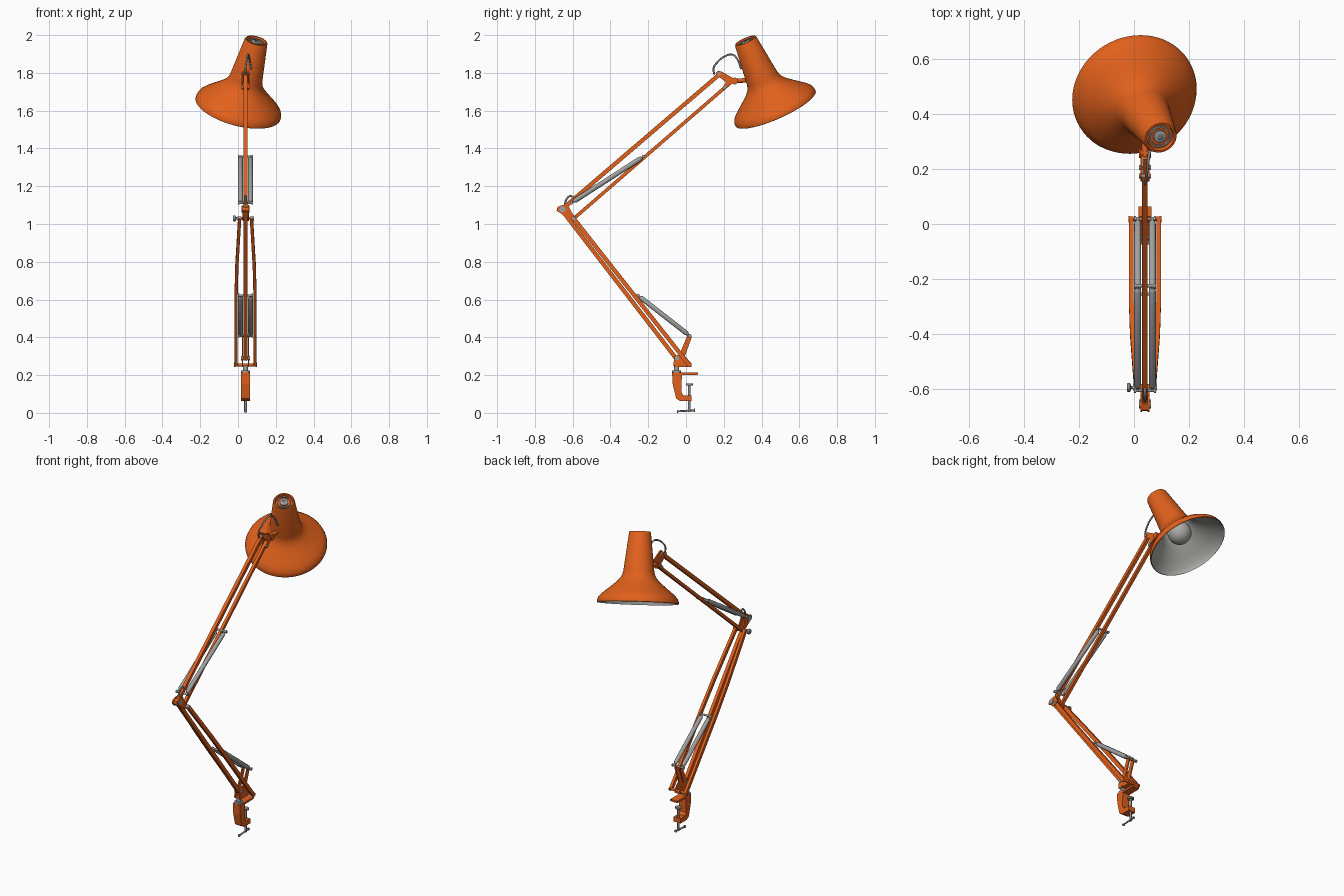
import bpy, bmesh, math
from mathutils import Vector, Matrix

if "Cube" in bpy.data.objects:
    bpy.data.objects.remove(bpy.data.objects["Cube"])

CX = 0.04  # plane of the arm


def material(name, rgb):
    m = bpy.data.materials.new(name)
    m.diffuse_color = (*rgb, 1)
    m.use_nodes = True
    m.node_tree.nodes["Principled BSDF"].inputs["Base Color"].default_value = m.diffuse_color
    return m


ORANGE = material("orange_paint", (0.76, 0.12, 0.012))
STEEL = material("steel", (0.36, 0.36, 0.355))
DARK = material("dull_steel", (0.27, 0.27, 0.27))
LINING = material("grey_lining", (0.40, 0.40, 0.39))


def finish(name, bm, mat, smooth=True):
    bmesh.ops.recalc_face_normals(bm, faces=bm.faces)
    me = bpy.data.meshes.new(name)
    bm.to_mesh(me)
    bm.free()
    me.materials.append(mat)
    ob = bpy.data.objects.new(name, me)
    bpy.context.collection.objects.link(ob)
    if smooth:
        bpy.context.view_layer.objects.active = ob
        ob.select_set(True)
        bpy.ops.object.shade_smooth_by_angle(angle=math.radians(35))
        ob.select_set(False)
    return ob


def lathe(name, profile, base, axis, mat, seg=24):
    """Spin (radius, height) points around an axis starting at base."""
    bm = bmesh.new()
    verts = [bm.verts.new((r, 0, h)) for r, h in profile]
    edges = [bm.edges.new(p) for p in zip(verts, verts[1:])]
    bmesh.ops.spin(bm, geom=verts + edges, cent=(0, 0, 0), axis=(0, 0, 1),
                   angle=math.tau, steps=seg, use_duplicate=False)
    bmesh.ops.remove_doubles(bm, verts=bm.verts, dist=1e-5)
    rot = Vector(axis).to_track_quat('Z', 'Y').to_matrix().to_4x4()
    bm.transform(Matrix.Translation(base) @ rot)
    return finish(name, bm, mat)


def rod(name, a, b, r, mat, seg=16):
    a, b = Vector(a), Vector(b)
    n = (b - a).length
    return lathe(name, [(0, 0), (r, 0), (r, n), (0, n)], a, b - a, mat, seg)


def axle(name, y, z, half, r, mat=STEEL):
    """Pin across the arm with a bolt head at each end."""
    t = min(0.008, half / 3)
    n = 2 * half
    prof = [(0, 0), (r * 1.5, 0), (r * 1.5, t), (r, t),
            (r, n - t), (r * 1.5, n - t), (r * 1.5, n), (0, n)]
    return lathe(name, prof, (CX - half, y, z), (1, 0, 0), mat, 16)


def bar(name, pts, w, h, mat=ORANGE):
    """Square bar swept along points lying mostly in the side plane."""
    bm = bmesh.new()
    pts = [Vector(p) for p in pts]
    d = pts[-1] - pts[0]
    n = Vector((0, -d.z, d.y)).normalized() * h / 2
    x = Vector((w / 2, 0, 0))
    rings = [[bm.verts.new(p + o) for o in (x + n, n - x, -x - n, x - n)] for p in pts]
    for r0, r1 in zip(rings, rings[1:]):
        for i in range(4):
            j = (i + 1) % 4
            bm.faces.new((r0[i], r0[j], r1[j], r1[i]))
    bm.faces.new(rings[0])
    bm.faces.new(rings[-1])
    return finish(name, bm, mat, False)


def plate(name, outline, x, w, mat=ORANGE):
    """Side outline of (y, z) points, extruded across x."""
    bm = bmesh.new()
    f = bm.faces.new([bm.verts.new((x - w / 2, y, z)) for y, z in outline])
    g = bmesh.ops.extrude_face_region(bm, geom=[f])["geom"]
    bmesh.ops.translate(bm, vec=(w, 0, 0), verts=[v for v in g if isinstance(v, bmesh.types.BMVert)])
    return finish(name, bm, mat, False)


def wire(name, pts, r, mat=DARK):
    cu = bpy.data.curves.new(name, 'CURVE')
    cu.dimensions, cu.bevel_depth, cu.bevel_resolution, cu.resolution_u = '3D', r, 2, 6
    sp = cu.splines.new('BEZIER')
    sp.bezier_points.add(len(pts) - 1)
    for bp, p in zip(sp.bezier_points, pts):
        bp.co = p
        bp.handle_left_type = bp.handle_right_type = 'AUTO'
    cu.materials.append(mat)
    ob = bpy.data.objects.new(name, cu)
    bpy.context.collection.objects.link(ob)


def spring_pair(name, low, high, gap=0.0265, r=0.0128):
    """Two smooth tight springs hung between cross pins."""
    for side in (-1, 1):
        a = Vector((CX + side * gap, *low))
        d = Vector((CX + side * gap, *high)) - a
        n = d.length
        half = [(0.005, 0), (0.005, 0.01), (r * 0.75, 0.016), (r, 0.024)]
        prof = [(0, 0)] + half + [(q, n - t) for q, t in reversed(half)] + [(0, n)]
        lathe(f"{name}_{'left' if side < 0 else 'right'}", prof, a, d, STEEL, 20)
    for tag, p in (("low", low), ("high", high)):
        axle(f"{name}_{tag}_pin", *p, gap + 0.014, 0.006)


# Shade: outer shell, lining, bulb and vented cap on one tilted axis
RIM = Vector((0.0, 0.475, 1.61))
AXIS = Vector((0.097, -0.161, 0.362)).normalized()
shell = [(0.229, 0.0), (0.232, 0.002), (0.232, 0.012), (0.226, 0.03), (0.208, 0.05), (0.185, 0.069),
         (0.15, 0.098), (0.122, 0.122), (0.104, 0.142), (0.094, 0.16), (0.088, 0.18),
         (0.062, 0.4), (0.058, 0.407), (0.051, 0.407), (0.048, 0.393), (0.0, 0.393)]
lathe("shade", shell, RIM, AXIS, ORANGE, 64)
lining = [(0.229, 0.0), (0.227, 0.012), (0.219, 0.028), (0.178, 0.064), (0.142, 0.095),
          (0.114, 0.12), (0.096, 0.14), (0.082, 0.18), (0.058, 0.375), (0.0, 0.375)]
lathe("shade_lining", lining, RIM, AXIS, LINING, 64)
bulb = [(0.068 * math.sin(a), 0.11 - 0.068 * math.cos(a))
        for a in [math.pi * 0.84 * i / 14 for i in range(15)]]
bulb += [(0.03, 0.19), (0.03, 0.26), (0.0, 0.26)]
lathe("bulb", bulb, RIM, AXIS, LINING, 32)
lathe("cap_ring", [(0.035, 0.392), (0.035, 0.401), (0.041, 0.401), (0.041, 0.392)], RIM, AXIS, STEEL, 32)
lathe("cap_hub", [(0.024, 0.392), (0.024, 0.401), (0.018, 0.404), (0.01, 0.404)], RIM, AXIS, STEEL, 24)
lathe("cap_core", [(0.01, 0.404), (0.01, 0.400), (0, 0.400)], RIM, AXIS, DARK, 16)

# Upper arm: two parallel bars
bar("upper_arm_top_bar", [(CX, -0.645, 1.088), (CX, 0.178, 1.793)], 0.02, 0.022)
bar("upper_arm_bottom_bar", [(CX, -0.595, 1.028), (CX, 0.24, 1.752)], 0.018, 0.018)

# Head bracket and shade knuckle
for s in (-1, 1):
    plate("head_bracket", [(0.155, 1.795), (0.17, 1.812), (0.19, 1.806), (0.262, 1.765),
                           (0.262, 1.748), (0.235, 1.738), (0.2, 1.71), (0.19, 1.72), (0.212, 1.75)],
          CX + s * 0.0135, 0.007)
axle("head_top_pin", 0.175, 1.795, 0.021, 0.006)
axle("head_bottom_pin", 0.205, 1.723, 0.021, 0.006)
rod("shade_stem", (CX, 0.245, 1.757), (CX, 0.345, 1.762), 0.012, ORANGE)
axle("shade_knuckle", 0.258, 1.757, 0.022, 0.012, ORANGE)

# Elbow bracket with a filled back end, and tightening knob
for s in (-1, 1):
    plate("elbow_bracket", [(-0.685, 1.07), (-0.68, 1.09), (-0.655, 1.1), (-0.625, 1.1),
                            (-0.605, 1.06), (-0.582, 1.035), (-0.585, 1.018), (-0.605, 1.015),
                            (-0.66, 1.055)], CX + s * 0.0135, 0.007)
plate("elbow_block", [(-0.681, 1.071), (-0.677, 1.087), (-0.655, 1.096), (-0.635, 1.085),
                      (-0.658, 1.058)], CX, 0.022)
axle("elbow_top_pin", -0.655, 1.078, 0.021, 0.011)
axle("elbow_axle", -0.595, 1.03, 0.044, 0.007)
lathe("elbow_knob", [(0, 0), (0.014, 0), (0.016, 0.004), (0.016, 0.012), (0.006, 0.016), (0.006, 0.028)],
      (-0.026, -0.595, 1.03), (1, 0, 0), DARK, 12)

# Lower arm: centre bar plus a bowed outer pair
bar("lower_arm_centre_bar", [(CX, -0.655, 1.07), (CX, -0.05, 0.285)], 0.02, 0.022)
for s in (-1, 1):
    bar("lower_arm_outer_bar", [(CX + s * x, y, z) for x, y, z in
        ((0.05, 0.018, 0.252), (0.05, -0.28, 0.63), (0.046, -0.40, 0.782), (0.031, -0.598, 1.034))],
        0.017, 0.022)

# Springs
spring_pair("lower_spring", (0.02, 0.408), (-0.255, 0.622))
spring_pair("upper_spring", (-0.606, 1.112), (-0.225, 1.357))

# Base bracket: spring post and foot for both bars
for s in (-1, 1):
    plate("base_bracket", [(-0.068, 0.25), (-0.06, 0.3), (-0.035, 0.31), (0.008, 0.41), (0.026, 0.416),
                           (0.03, 0.4), (-0.006, 0.3), (0.03, 0.262), (0.03, 0.245)],
          CX + s * 0.016, 0.007)
axle("base_front_pin", -0.048, 0.29, 0.024, 0.008)
axle("base_axle", 0.018, 0.254, 0.06, 0.008, ORANGE)
plate("base_foot", [(-0.06, 0.242), (0.028, 0.242), (0.028, 0.252), (-0.06, 0.252)], CX, 0.038)
rod("swivel_pin", (CX, -0.05, 0.21), (CX, -0.05, 0.25), 0.014, STEEL)
rod("swivel_collar", (CX, -0.05, 0.214), (CX, -0.05, 0.225), 0.024, STEEL)

# Table clamp: C body, screw, pad and handle
plate("clamp_body", [(-0.074, 0.214), (0.064, 0.214), (0.064, 0.202), (-0.022, 0.2), (-0.024, 0.11),
                     (-0.012, 0.092), (0.03, 0.092), (0.03, 0.062), (-0.03, 0.062),
                     (-0.052, 0.076), (-0.07, 0.15)], CX, 0.048)
rod("clamp_screw", (CX, 0.018, 0.006), (CX, 0.018, 0.15), 0.007, DARK)
rod("clamp_pad", (CX, 0.018, 0.146), (CX, 0.018, 0.156), 0.019, DARK)
rod("clamp_handle", (CX, -0.045, 0.008), (CX, 0.045, 0.014), 0.005, DARK)
for y, z in ((-0.045, 0.008), (0.045, 0.014)):
    rod("handle_tip", (CX, y - 0.003, z), (CX, y + 0.003, z), 0.008, DARK)

# Power cable loops at the head and elbow
wire("head_cable", [(CX, 0.15, 1.79), (CX, 0.146, 1.825), (0.044, 0.165, 1.855), (0.05, 0.21, 1.89),
                    (0.054, 0.245, 1.897), (0.06, 0.27, 1.875), (0.07, 0.292, 1.82)], 0.005)
wire("elbow_cable", [(CX, -0.645, 1.09), (CX, -0.63, 1.135), (CX, -0.61, 1.148), (CX, -0.59, 1.13),
                     (CX, -0.582, 1.115)], 0.005)
